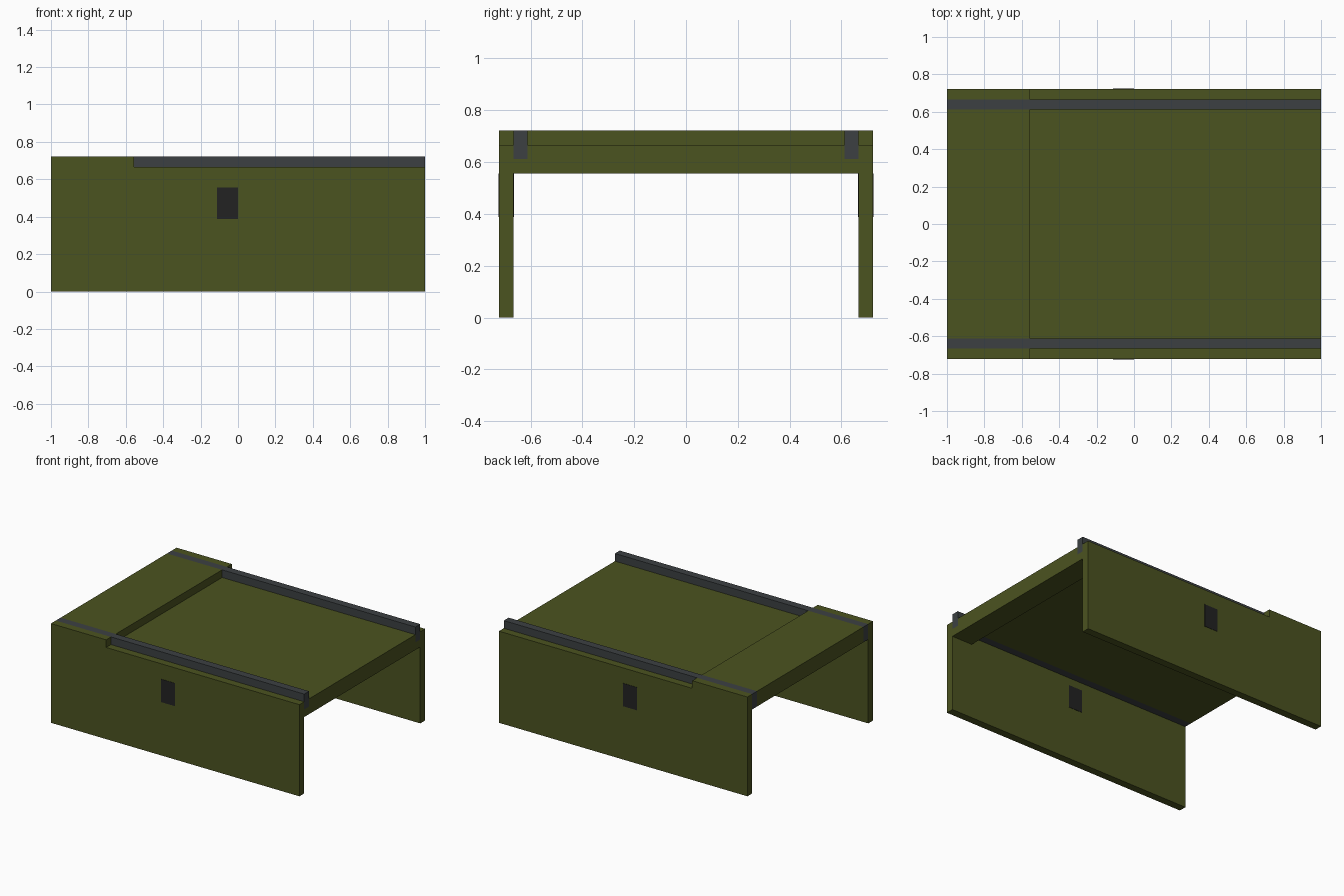
import bpy

if "Cube" in bpy.data.objects:
    bpy.data.objects.remove(bpy.data.objects["Cube"])

U = 1 / 18  # module: every part sits on this grid


def material(name, rgb):
    m = bpy.data.materials.new(name)
    m.diffuse_color = (*rgb, 1)
    m.use_nodes = True
    m.node_tree.nodes["Principled BSDF"].inputs["Base Color"].default_value = m.diffuse_color
    return m


olive = material("olive_green", (0.0704, 0.0865, 0.0144))
grey = material("slate_grey", (0.0452, 0.0513, 0.0545))
black = material("near_black", (0.016, 0.016, 0.016))


def extrude(name, profile, y0, y1, mat):
    """Extrude an x-z profile (counter-clockwise, grid units) from y0 to y1."""
    n = len(profile)
    verts = [(x * U, y * U, z * U) for y in (y0, y1) for x, z in profile]
    faces = [tuple(range(n)), tuple(range(2 * n - 1, n - 1, -1))]
    faces += [(i, i + n, (i + 1) % n + n, (i + 1) % n) for i in range(n)]
    mesh = bpy.data.meshes.new(name)
    mesh.from_pydata(verts, [], faces)
    mesh.materials.append(mat)
    obj = bpy.data.objects.new(name, mesh)
    bpy.context.collection.objects.link(obj)
    return obj


def rect(x0, x1, z0, z1):
    return [(x0, z0), (x1, z0), (x1, z1), (x0, z1)]


def stepped(z0):
    """Outline with a raised section at the left end."""
    return [(-18, z0), (18, z0), (18, 12), (-10, 12), (-10, 13), (-18, 13)]


# Deck between the rails, and the beam under its open end
extrude("deck", stepped(11), -11, 11, olive)
extrude("end_beam", rect(15, 18, 10, 11), -12, 12, olive)

# Matching side parts
for side, s in (("front", -1), ("back", 1)):
    def span(a, b):
        return sorted((s * a, s * b))
    extrude(side + "_wall", stepped(0), *span(12, 13), olive)
    extrude(side + "_rail", rect(-18, 18, 11, 13), *span(11, 12), grey)
    # Dark window showing on both faces of the wall
    extrude(side + "_window", rect(-2, 0, 7, 10), *span(11.96, 13.04), black)
